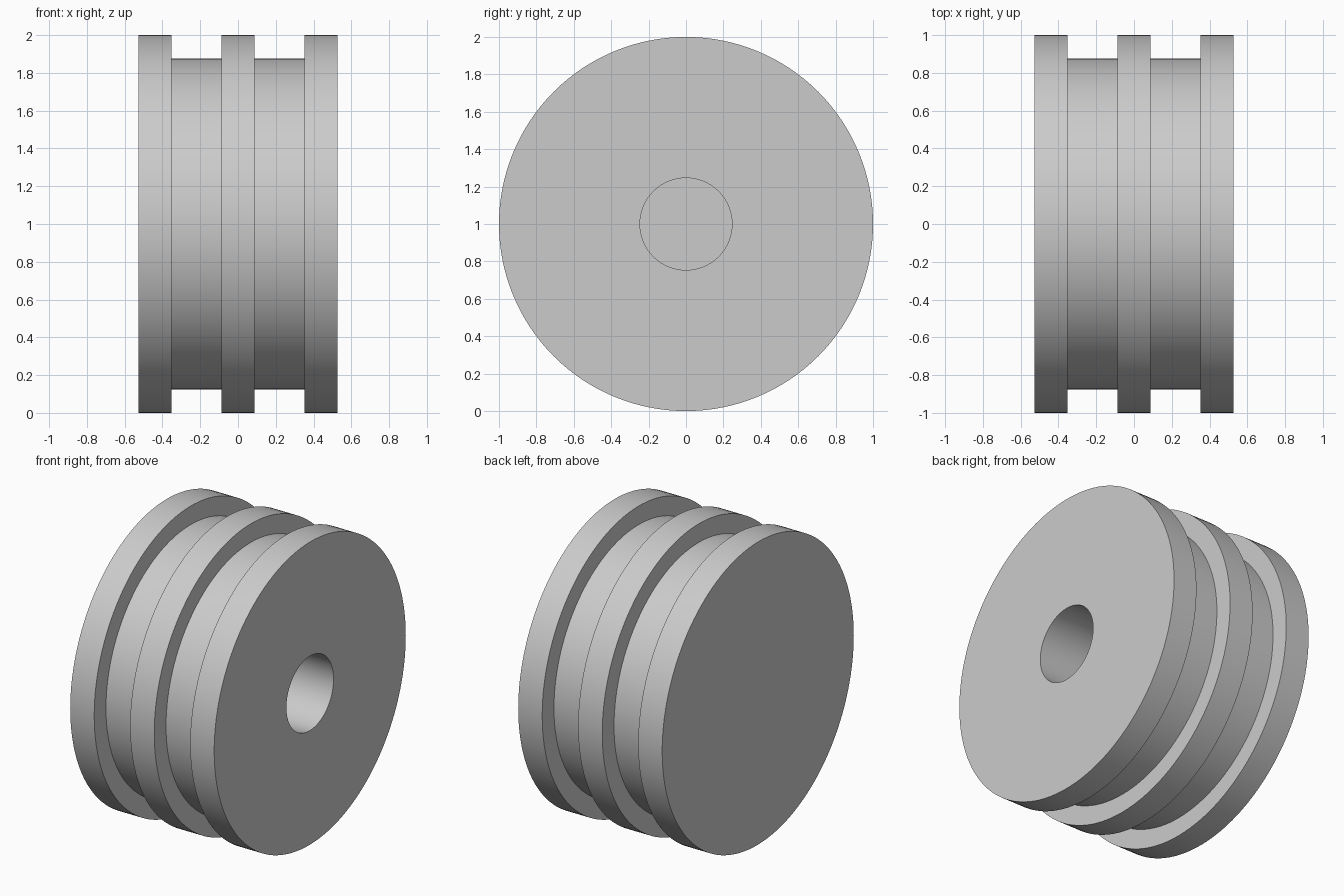
import bpy
import bmesh
import math
from mathutils import Matrix, Vector

cube = bpy.data.objects.get("Cube")
if cube:
    bpy.data.objects.remove(cube, do_unlink=True)

SEGMENTS = 128
HALF, FLANGE, RIB = 0.526, 0.351, 0.088   # half length, flange inner face, half rib
RIM, GROOVE, BORE = 1.0, 0.877, 0.246     # radii
BORE_DEPTH = 0.7

grey = bpy.data.materials.new("light_grey")
grey.use_nodes = True
colour = (0.6, 0.6, 0.6, 1)
grey.diffuse_color = colour
grey.node_tree.nodes["Principled BSDF"].inputs["Base Color"].default_value = colour

# Piston half-section (x, radius): closed left end, two ring grooves, blind bore
floor = HALF - BORE_DEPTH
profile = [
    (-HALF, 0), (-HALF, RIM), (-FLANGE, RIM), (-FLANGE, GROOVE),
    (-RIB, GROOVE), (-RIB, RIM), (RIB, RIM), (RIB, GROOVE),
    (FLANGE, GROOVE), (FLANGE, RIM), (HALF, RIM),
    (HALF, BORE), (floor, BORE), (floor, 0),
]

# Turn the section about the x axis
bm = bmesh.new()
verts = [bm.verts.new((x, 0, r)) for x, r in profile]
edges = [bm.edges.new(pair) for pair in zip(verts, verts[1:])]
bmesh.ops.spin(bm, geom=verts + edges, cent=(0, 0, 0), axis=(1, 0, 0),
               angle=math.tau, steps=SEGMENTS, use_merge=True)
bmesh.ops.remove_doubles(bm, verts=bm.verts, dist=0.0001)
bmesh.ops.recalc_face_normals(bm, faces=bm.faces)
bmesh.ops.transform(bm, matrix=Matrix.Translation(Vector((0, 0, RIM))), verts=bm.verts)

mesh = bpy.data.meshes.new("grooved_piston")
bm.to_mesh(mesh)
bm.free()
mesh.materials.append(grey)
piston = bpy.data.objects.new("grooved_piston", mesh)
bpy.context.collection.objects.link(piston)

# Smooth walls with crisp rims
bpy.ops.object.select_all(action="DESELECT")
piston.select_set(True)
bpy.context.view_layer.objects.active = piston
bpy.ops.object.shade_smooth_by_angle(angle=math.radians(30))
